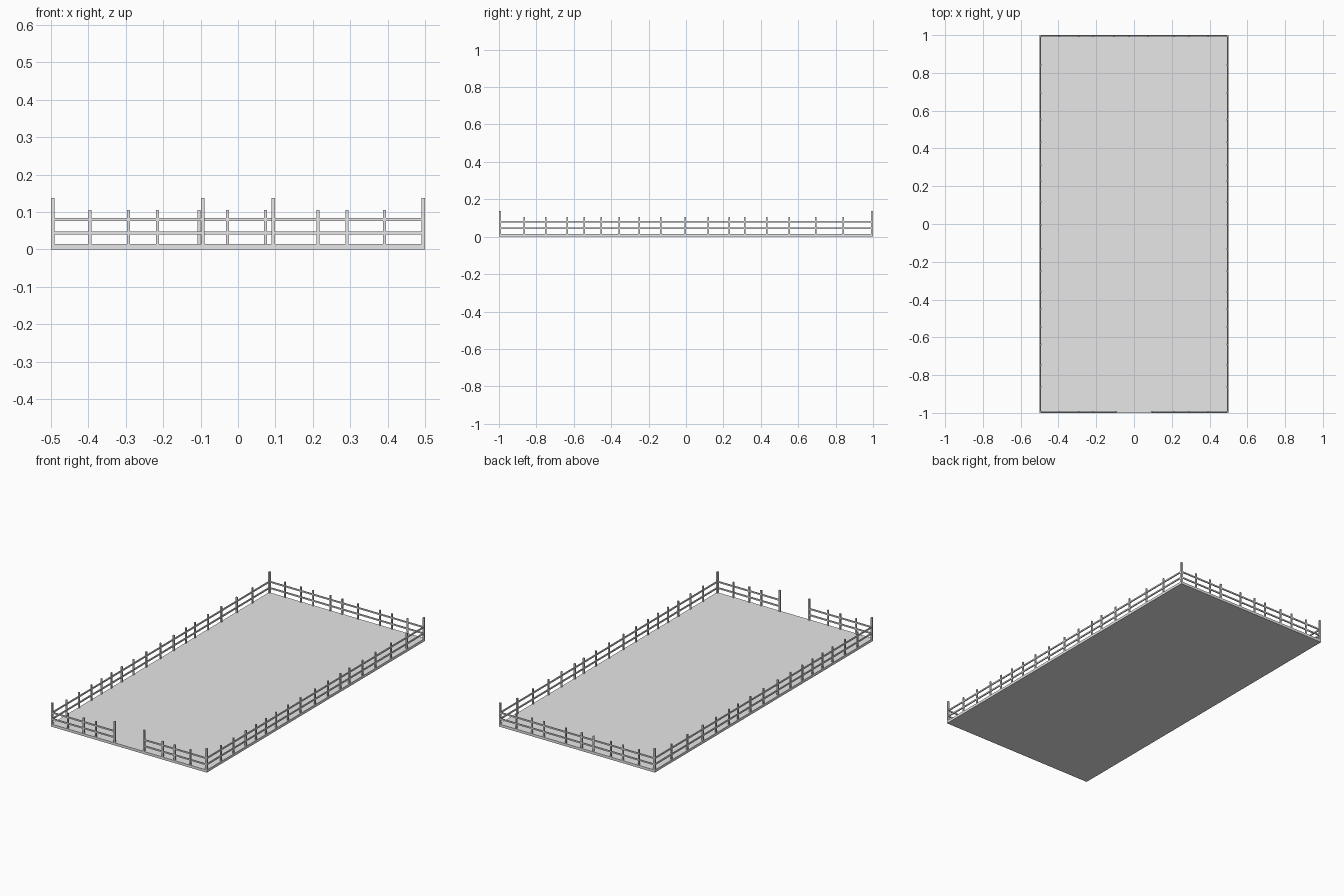
import bpy

# Remove the default cube
cube = bpy.data.objects.get("Cube")
if cube:
    bpy.data.objects.remove(cube, do_unlink=True)

# Single plain material
grey = bpy.data.materials.new("light_grey")
grey.use_nodes = True
colour = (0.8, 0.8, 0.8, 1)
grey.diffuse_color = colour
grey.node_tree.nodes["Principled BSDF"].inputs["Base Color"].default_value = colour

HALF_X, HALF_Y = 0.5, 1.0
FLOOR = 0.015
EDGE = 0.005          # inset of the fence line from the slab edge
FX, FY = HALF_X - EDGE, HALF_Y - EDGE
GATE = 0.094          # half distance between gate posts


def box(name, x, y, z, sx, sy, sz):
    """Box centred at x, y with its underside at z."""
    bpy.ops.mesh.primitive_cube_add(size=1, location=(x, y, z + sz / 2))
    ob = bpy.context.object
    ob.name = name
    ob.scale = (sx, sy, sz)
    bpy.ops.object.transform_apply(location=False, rotation=False, scale=True)
    ob.data.materials.append(grey)
    return ob


def post(name, x, y, top, width):
    box(name, x, y, FLOOR, width, width, top - FLOOR)


def rails(name, x0, y0, x1, y1):
    """Two horizontal rails between two points on the fence line."""
    for level, z in (("lower", 0.04), ("upper", 0.076)):
        box(f"{name}_{level}_rail", (x0 + x1) / 2, (y0 + y1) / 2, z,
            abs(x1 - x0) + 0.006, abs(y1 - y0) + 0.006, 0.008)


# Ground slab
box("floor_slab", 0, 0, 0, 2 * HALF_X, 2 * HALF_Y, FLOOR)

# Tall corner and gate posts
for side, s in (("left", 1), ("right", -1)):
    post(f"{side}_front_corner_post", s * FX, -FY, 0.137, 0.01)
    post(f"{side}_back_corner_post", s * FX, FY, 0.137, 0.01)
    post(f"{side}_gate_post", s * GATE, -FY, 0.137, 0.01)
    rails(f"{side}_front", s * GATE, -FY, s * FX, -FY)
    rails(f"{side}_side", s * FX, -FY, s * FX, FY)
rails("back", -FX, FY, FX, FY)

# Short posts, unevenly spaced along each run
front_posts = [-0.395, -0.293, -0.215, 0.214, 0.291, 0.392]
back_posts = front_posts + [-0.104, -0.028, 0.073]
side_posts = [-0.864, -0.749, -0.636, -0.543, -0.452, -0.358, -0.249, -0.134,
              -0.003, 0.118, 0.23, 0.313, 0.433, 0.553, 0.695, 0.84]
for x in front_posts:
    post("front_fence_post", x, -FY, 0.105, 0.008)
for x in back_posts:
    post("back_fence_post", x, FY, 0.105, 0.008)
for y in side_posts:
    for side, s in (("left", 1), ("right", -1)):
        post(f"{side}_fence_post", s * FX, y, 0.105, 0.008)
